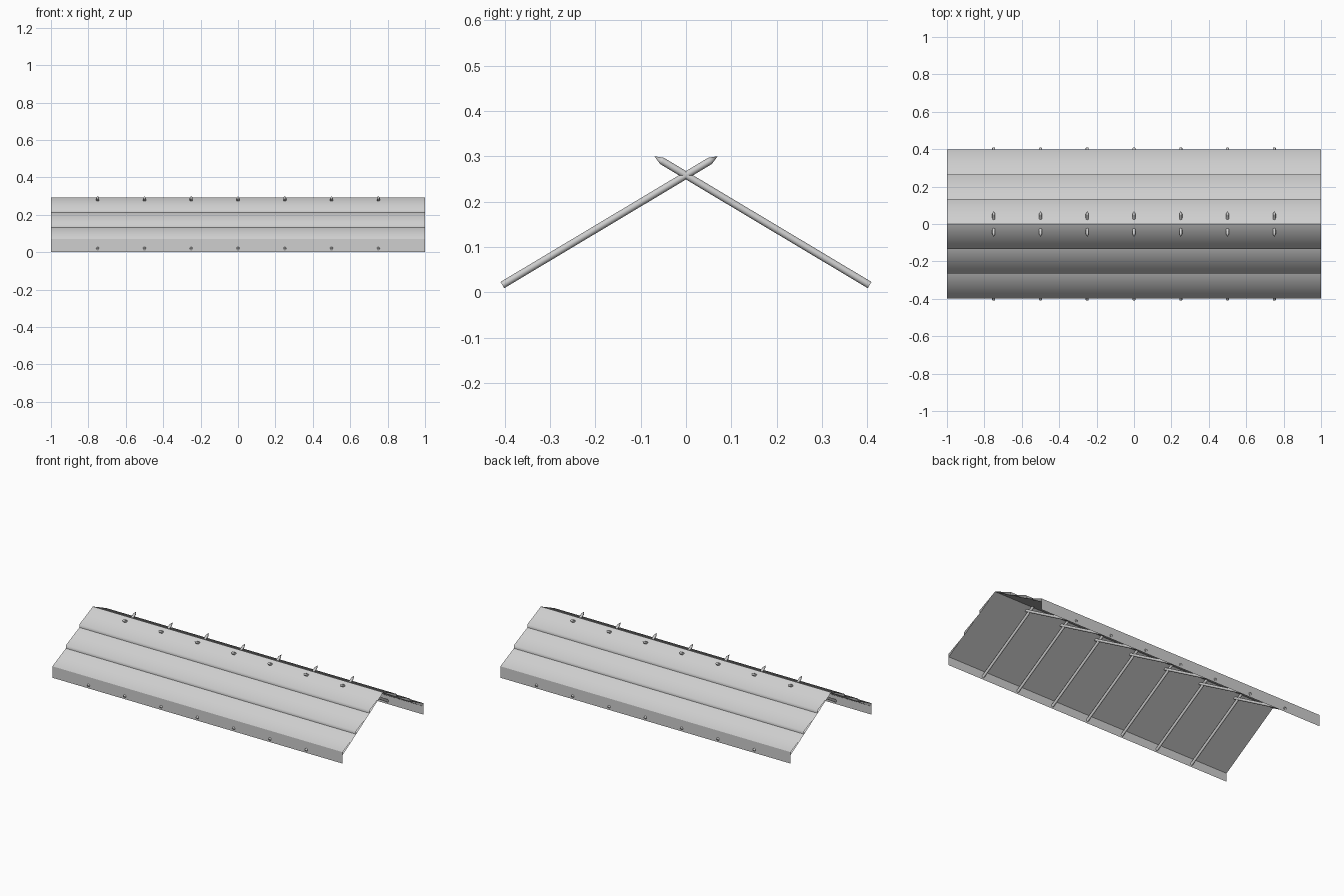
import bpy
import bmesh
import math
from mathutils import Vector, Matrix

if "Cube" in bpy.data.objects:
    bpy.data.objects.remove(bpy.data.objects["Cube"], do_unlink=True)

GREY = (0.62, 0.62, 0.62, 1)
metal = bpy.data.materials.new("light_grey")
metal.use_nodes = True
metal.diffuse_color = GREY
metal.node_tree.nodes["Principled BSDF"].inputs["Base Color"].default_value = GREY

HALF = 1.0                 # half length of the roof
EAVE = 0.398               # eave distance from the ridge line
RIDGE, PITCH = 0.291, 0.6  # ridge height and slope
LIP = 0.019                # board edge height above the deck


def finish(name, bm, smooth, side):
    """Turn the bmesh into an object; the back side is a half turn of the front."""
    if side > 0:
        bmesh.ops.rotate(bm, verts=bm.verts, matrix=Matrix.Rotation(math.pi, 3, 'Z'))
    mesh = bpy.data.meshes.new(name)
    bm.to_mesh(mesh)
    bm.free()
    mesh.materials.append(metal)
    for p in mesh.polygons:
        p.use_smooth = smooth
    obj = bpy.data.objects.new(name, mesh)
    bpy.context.collection.objects.link(obj)
    return obj


def sheet(name, profile, side, smooth=False):
    """Thin sheet: a (y, z) profile run along the whole roof."""
    bm = bmesh.new()
    rows = [[bm.verts.new((x, y, z)) for x in (-HALF, HALF)] for y, z in profile]
    for a, b in zip(rows, rows[1:]):
        bm.faces.new((a[0], b[0], b[1], a[1]))
    finish(name, bm, smooth, side)


def deck_z(y):
    return RIDGE - PITCH * abs(y)


def rod(name, x, side):
    """Round rod along the slope, with a pointed tip past the ridge."""
    start, neck, tip = (Vector((x, y, 0.258 + 0.598 * y)) for y in (-0.405, 0.053, 0.070))
    axis = (tip - start).normalized()
    turn = axis.to_track_quat('Z', 'Y').to_matrix().to_4x4()
    bm = bmesh.new()
    for a, b, r_end in ((start, neck, 0.008), (neck, tip, 0.0)):
        bmesh.ops.create_cone(bm, cap_ends=True, segments=12, radius1=0.008, radius2=r_end,
                              depth=(b - a).length,
                              matrix=Matrix.Translation((a + b) / 2) @ turn)
    obj = finish(name, bm, False, side)
    bpy.ops.object.select_all(action='DESELECT')
    obj.select_set(True)
    bpy.context.view_layer.objects.active = obj
    bpy.ops.object.shade_smooth_by_angle(angle=math.radians(35))


for side, word in ((-1, "front"), (1, "back")):
    # Flat deck under the boards
    sheet(word + "_deck", [(0, RIDGE), (-EAVE, deck_z(EAVE))], side)
    # Three overlapping boards, each with a small lip
    for i in range(3):
        y0, y1 = -EAVE * i / 3, -EAVE * (i + 1) / 3
        sheet(f"{word}_board_{i + 1}",
              [(y0, deck_z(y0)), (y1, deck_z(y1) + LIP), (y1, deck_z(y1))], side, True)
    # Upright fascia at the eave
    sheet(word + "_fascia", [(-EAVE - 0.001, deck_z(EAVE) + LIP), (-EAVE - 0.001, 0)], side)
    # Crossing rafters
    for i in range(7):
        rod(f"{word}_rafter_{i + 1}", (i - 3) * 0.25, side)
